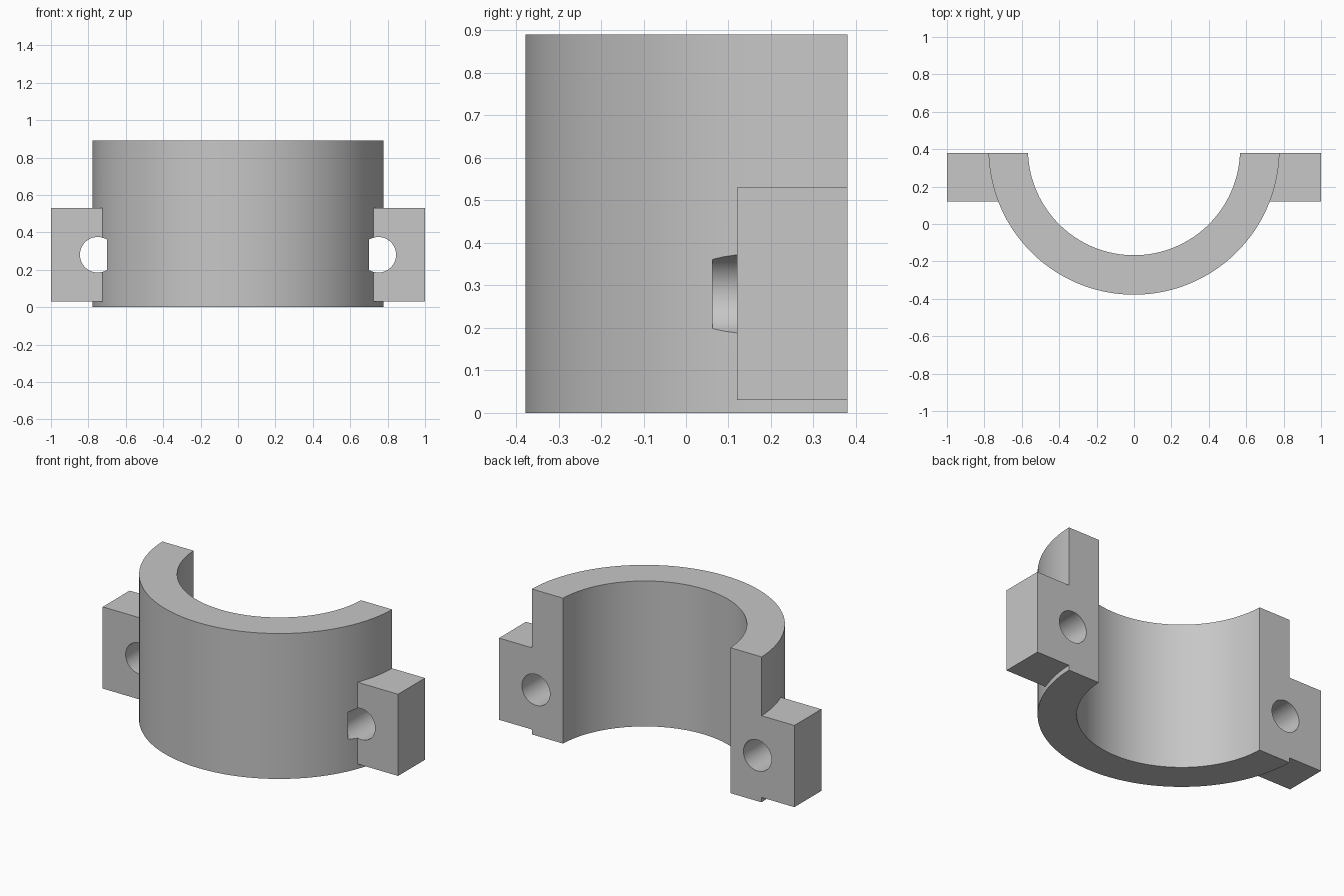
import bpy, bmesh, math

OUTER, INNER, AXIS_Y, BACK_Y = 0.778, 0.567, 0.40, 0.38
HEIGHT = 0.89

cube = bpy.data.objects.get("Cube")
if cube:
    bpy.data.objects.remove(cube, do_unlink=True)

grey = bpy.data.materials.new("plain grey")
grey.use_nodes = True
color = (0.57, 0.57, 0.57, 1)
grey.diffuse_color = color
grey.node_tree.nodes["Principled BSDF"].inputs["Base Color"].default_value = color


def finish(name, bm):
    bmesh.ops.recalc_face_normals(bm, faces=bm.faces)
    mesh = bpy.data.meshes.new(name)
    bm.to_mesh(mesh)
    bm.free()
    mesh.materials.append(grey)
    obj = bpy.data.objects.new(name, mesh)
    bpy.context.collection.objects.link(obj)
    return obj


def arc(radius, steps=64):
    # Front arc that ends on the flat back plane
    start = math.pi + math.asin((AXIS_Y - BACK_Y) / radius)
    sweep = 3 * math.pi - 2 * start
    angles = [start + sweep * i / steps for i in range(steps + 1)]
    return [(radius * math.cos(a), AXIS_Y + radius * math.sin(a)) for a in angles]


def box(name, x0, x1, y0, y1, z0, z1):
    bm = bmesh.new()
    bmesh.ops.create_cube(bm, size=1)
    for v in bm.verts:
        v.co = (x1 if v.co.x > 0 else x0, y1 if v.co.y > 0 else y0, z1 if v.co.z > 0 else z0)
    return finish(name, bm)


def boolean(target, other, operation):
    mod = target.modifiers.new(operation.lower(), 'BOOLEAN')
    mod.operation, mod.solver, mod.object = operation, 'EXACT', other
    bpy.context.view_layer.objects.active = target
    bpy.ops.object.modifier_apply(modifier=mod.name)
    bpy.data.objects.remove(other, do_unlink=True)


# Half ring body
bm = bmesh.new()
outline = arc(OUTER) + arc(INNER)[::-1]
face = bm.faces.new([bm.verts.new((x, y, 0)) for x, y in outline])
extruded = bmesh.ops.extrude_face_region(bm, geom=[face])
bmesh.ops.translate(bm, vec=(0, 0, HEIGHT),
                    verts=[g for g in extruded["geom"] if isinstance(g, bmesh.types.BMVert)])
clamp = finish("half_ring_clamp", bm)

# Side lugs, then bolt holes that stop short inside the ring wall
for side in (-1, 1):
    lug = box("lug", *sorted((side * 0.66, side)), 0.12, BACK_Y, 0.03, 0.53)
    boolean(clamp, lug, 'UNION')
for side in (-1, 1):
    bm = bmesh.new()
    bmesh.ops.create_cone(bm, cap_ends=True, segments=48, radius1=0.095, radius2=0.095, depth=0.5)
    hole = finish("bolt_hole", bm)
    hole.hide_render = True
    hole.rotation_euler.x = math.pi / 2
    hole.location = (side * 0.75, 0.062 + 0.25, 0.28)
    bpy.context.view_layer.update()
    boolean(clamp, hole, 'DIFFERENCE')

# Smooth curves with crisp edges
bpy.ops.object.select_all(action='DESELECT')
clamp.select_set(True)
bpy.context.view_layer.objects.active = clamp
bpy.ops.object.shade_smooth_by_angle(angle=math.radians(30))
